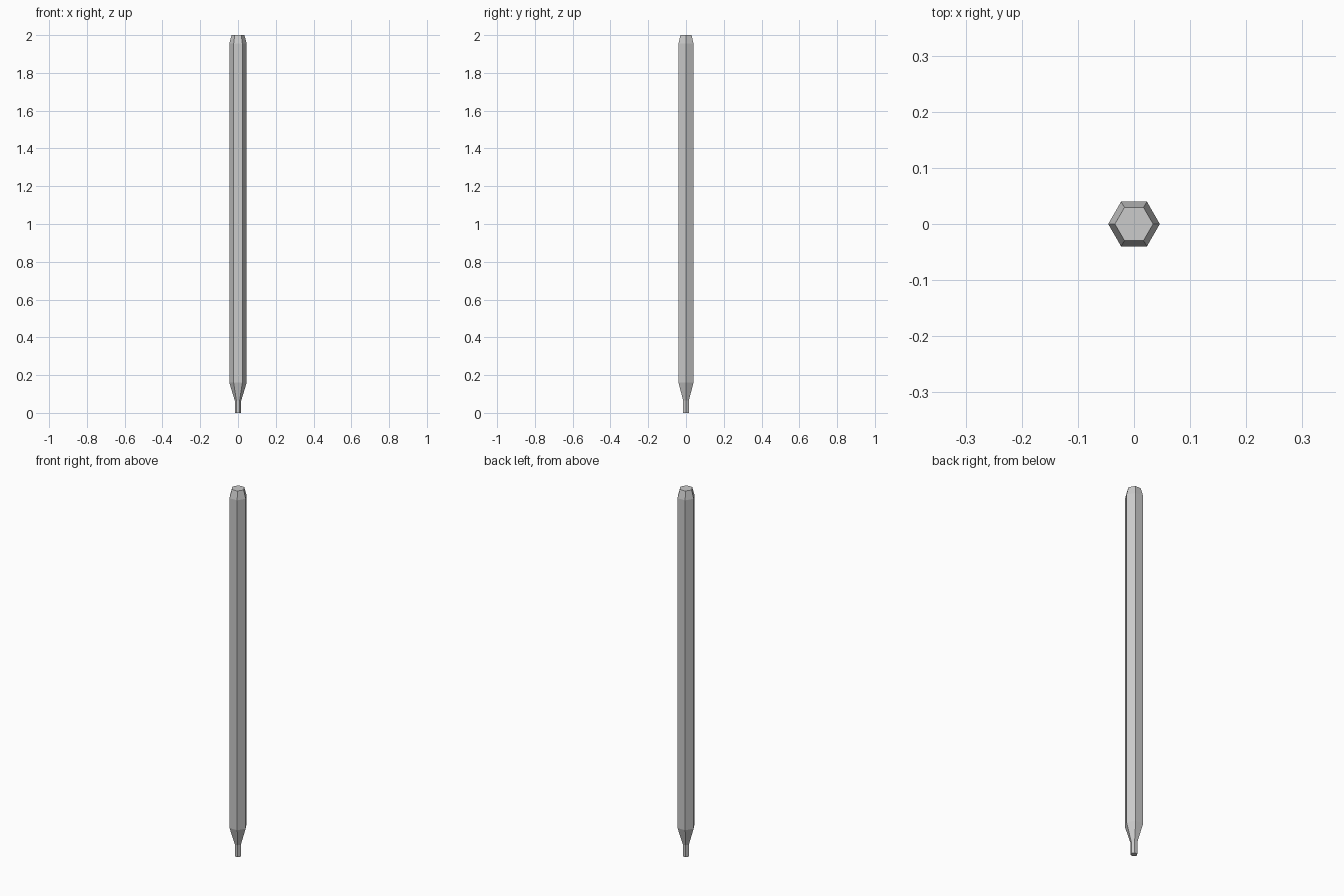
import bpy, bmesh
from math import cos, sin, pi

if "Cube" in bpy.data.objects:
    bpy.data.objects.remove(bpy.data.objects["Cube"])

SIDES = 6
# (height, corner radius) from tip to chamfered top
PROFILE = [(0.0, 0.017), (0.065, 0.017), (0.16, 0.046), (1.955, 0.046), (2.0, 0.034)]

bm = bmesh.new()

# Hexagonal rings with corners on the x axis
rings = [[bm.verts.new((r * cos(2 * pi * i / SIDES), r * sin(2 * pi * i / SIDES), z))
          for i in range(SIDES)] for z, r in PROFILE]

# Side walls
for low, high in zip(rings, rings[1:]):
    for i in range(SIDES):
        j = (i + 1) % SIDES
        bm.faces.new((low[i], low[j], high[j], high[i]))

# End caps
bm.faces.new(rings[0][::-1])
bm.faces.new(rings[-1])

mesh = bpy.data.meshes.new("hex_rod")
bm.to_mesh(mesh)
bm.free()
bpy.context.collection.objects.link(bpy.data.objects.new("hex_rod", mesh))
